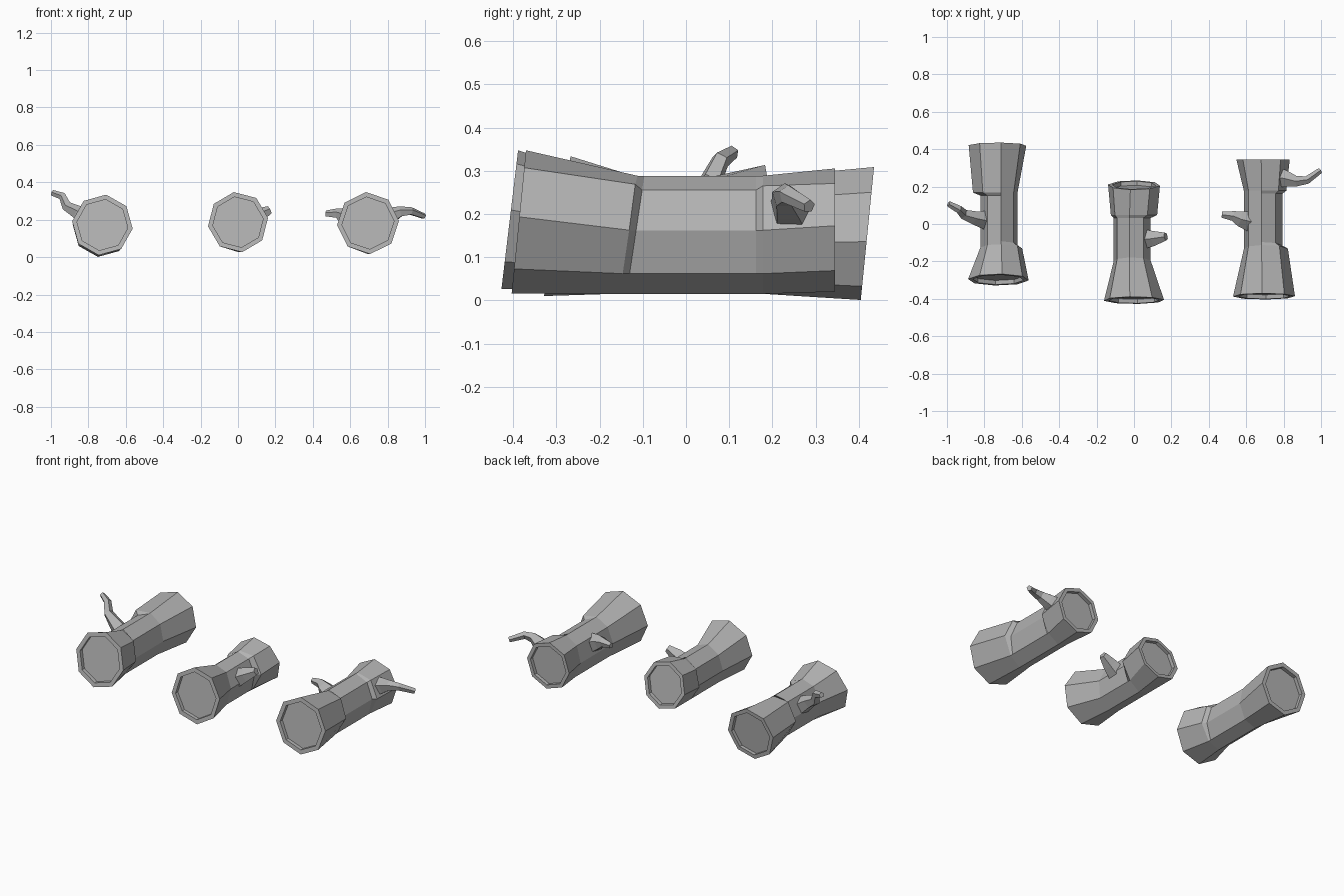
import bpy, bmesh, math
from mathutils import Vector

if "Cube" in bpy.data.objects:
    bpy.data.objects.remove(bpy.data.objects["Cube"])

grey = bpy.data.materials.new("bark_grey")
grey.diffuse_color = (0.45, 0.45, 0.45, 1)
grey.use_nodes = True
grey.node_tree.nodes["Principled BSDF"].inputs["Base Color"].default_value = grey.diffuse_color


def finish(bm, name):
    bmesh.ops.recalc_face_normals(bm, faces=bm.faces)
    me = bpy.data.meshes.new(name)
    bm.to_mesh(me)
    bm.free()
    me.materials.append(grey)
    ob = bpy.data.objects.new(name, me)
    bpy.context.collection.objects.link(ob)
    return ob


def skin(bm, rings):
    """Bridge a list of point rings and cap both ends."""
    vs = [[bm.verts.new(p) for p in r] for r in rings]
    n = len(vs[0])
    for a, b in zip(vs, vs[1:]):
        for i in range(n):
            bm.faces.new((a[i], a[(i + 1) % n], b[(i + 1) % n], b[i]))
    bm.faces.new(vs[0])
    bm.faces.new(vs[-1])


def ring(cx, y, cz, rx, rz, rot, tilt=0, bulge=(0, 0)):
    """Octagon across y; bulge = outward push of the (left, right) upper side."""
    pts = []
    for k in range(8):
        a = math.radians(rot + 45 * k)
        c, s = math.cos(a), math.sin(a)
        e = 0
        if s > -0.25 and abs(c) > 0.5:
            e = bulge[1] if c > 0 else bulge[0]
        pts.append(Vector((cx + (rx + e) * c, y + tilt * rz * s, cz + (rz + e * 0.6) * s)))
    return pts


def recess(end, inward):
    """Rim and sunken cut face for a log end, innermost ring first."""
    c = sum(end, Vector()) / len(end)
    inner = [c + (p - c) * 0.84 for p in end]
    deep = [p + Vector((0, inward, 0)) for p in inner]
    return [deep, inner]


def log(name, rot, front, back, waist, front_bulge=(0, 0), back_bulge=(0, 0)):
    # front/back = (x, y, z, radius, tilt); waist = (x, z, rx, rz, y start, y end)
    fx, fy, fz, fr, ft = front
    bx, by, bz, br, bt = back
    wx, wz, rx, rz, ya, yb = waist
    f = ring(fx, fy, fz, fr, fr, rot, ft)
    b = ring(bx, by, bz, br, br, rot, bt)
    mid = [ring(wx, ya - 0.008, wz, rx, rz, rot, 0.15, front_bulge),
           ring(wx, ya + 0.008, wz, rx, rz, rot, 0.15),
           ring(wx, yb - 0.008, wz, rx, rz, rot),
           ring(wx, yb + 0.008, wz, rx, rz, rot, 0, back_bulge)]
    bm = bmesh.new()
    skin(bm, recess(f, 0.022) + [f] + mid + [b] + recess(b, -0.022)[::-1])
    return finish(bm, name)


def branch(name, path, sides=5):
    # path points are (x, y, z, radius)
    pts = [Vector(p[:3]) for p in path]
    rings = []
    for i, p in enumerate(pts):
        d = pts[min(i + 1, len(pts) - 1)] - pts[max(i - 1, 0)]
        q = d.to_track_quat('Z', 'Y')
        r = path[i][3]
        rings.append([p + q @ Vector((r * math.cos(t), r * math.sin(t), 0))
                      for t in (math.tau * k / sides + 0.3 for k in range(sides))])
    bm = bmesh.new()
    skin(bm, rings)
    return finish(bm, name)


# Logs
log("left_log", -7, (-0.725, -0.298, 0.172, 0.163, 0.19), (-0.73, 0.42, 0.155, 0.155, 0.1),
    (-0.722, 0.15, 0.1, 0.135, -0.12, 0.16), (0, 0.025), (0.04, 0))
log("middle_log", 8, (0, -0.408, 0.187, 0.162, 0.12), (0, 0.208, 0.175, 0.14, -0.18),
    (-0.01, 0.155, 0.1, 0.13, -0.19, 0.04), (0, 0), (0.015, 0.035))
log("right_log", 4, (0.695, -0.387, 0.182, 0.166, 0.1), (0.69, 0.345, 0.163, 0.143, 0),
    (0.69, 0.152, 0.103, 0.137, -0.125, 0.17), (0, 0.03), (0, 0.022))

# Branch stubs
branch("left_log_branch", [(-0.79, 0.02, 0.19, 0.055), (-0.86, 0.035, 0.24, 0.038),
                           (-0.915, 0.055, 0.272, 0.028), (-0.938, 0.08, 0.325, 0.022),
                           (-0.992, 0.108, 0.343, 0.016)])
branch("middle_log_branch", [(0.06, -0.08, 0.19, 0.055), (0.11, -0.077, 0.22, 0.043),
                             (0.17, -0.067, 0.252, 0.023)])
branch("right_log_short_branch", [(0.62, 0.015, 0.195, 0.06), (0.56, 0.03, 0.222, 0.042),
                                  (0.53, 0.043, 0.233, 0.028), (0.47, 0.05, 0.232, 0.017)])
branch("right_log_long_branch", [(0.75, 0.25, 0.195, 0.065), (0.82, 0.24, 0.222, 0.045),
                                 (0.87, 0.228, 0.242, 0.03), (0.925, 0.235, 0.245, 0.022),
                                 (0.995, 0.285, 0.218, 0.016)])
